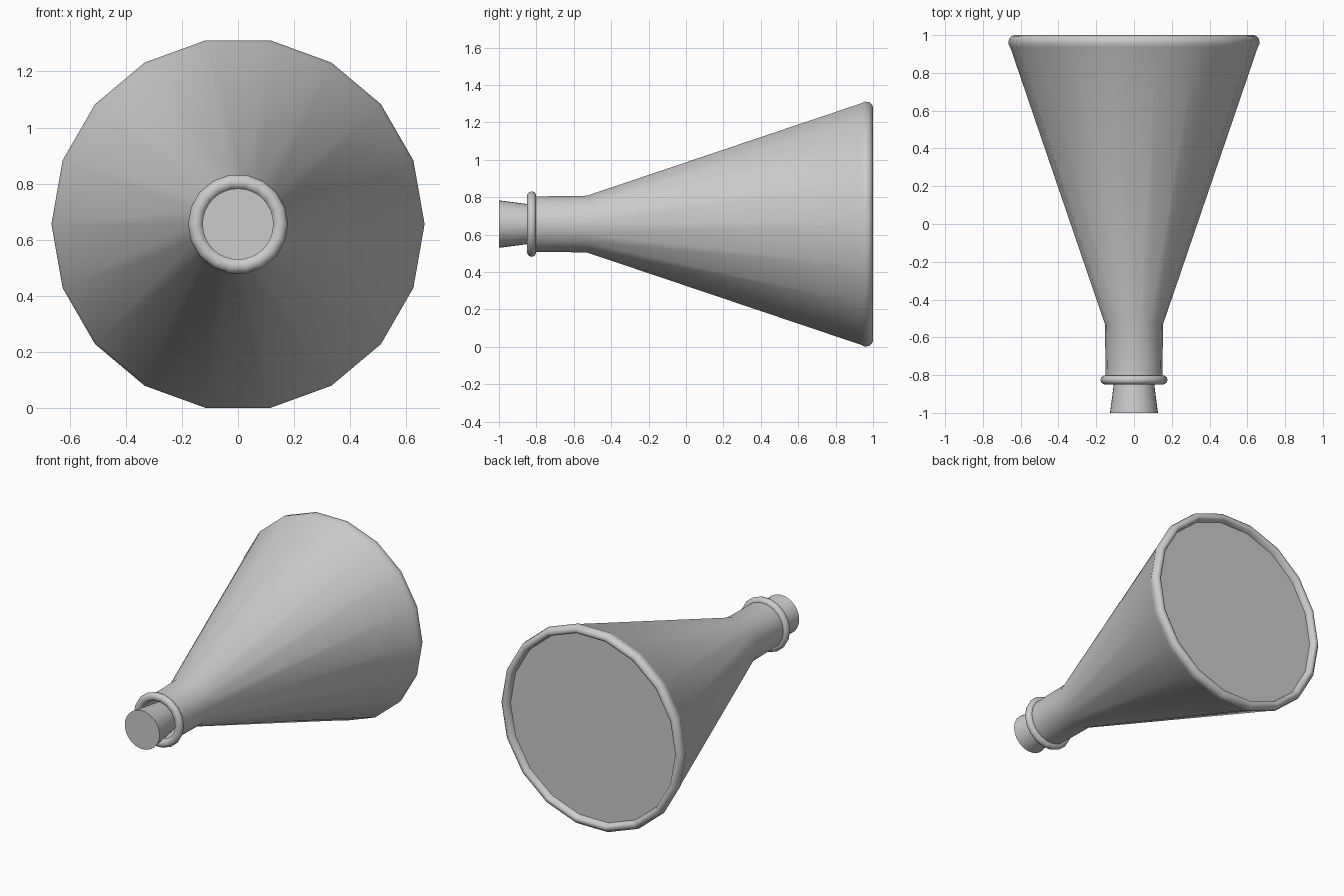
import bpy, bmesh
from math import cos, sin, pi, radians

if "Cube" in bpy.data.objects:
    bpy.data.objects.remove(bpy.data.objects["Cube"], do_unlink=True)

AXIS_Z = 0.656

grey = bpy.data.materials.new("plain grey")
grey.use_nodes = True
colour = (0.6, 0.6, 0.6, 1)
grey.diffuse_color = colour
grey.node_tree.nodes["Principled BSDF"].inputs["Base Color"].default_value = colour


def lathe(name, profile, sides, closed=False):
    """Turn (radius, y) points about the y axis; open ends get flat caps."""
    bm = bmesh.new()
    rings = []
    for r, y in profile:
        angles = [2 * pi * i / sides for i in range(sides)]
        rings.append([bm.verts.new((r * cos(a), y, AXIS_Z + r * sin(a))) for a in angles])
    pairs = list(zip(rings, rings[1:]))
    if closed:
        pairs.append((rings[-1], rings[0]))
    else:
        bm.faces.new(rings[0])
        bm.faces.new(rings[-1])
    for a, b in pairs:
        for i in range(sides):
            j = (i + 1) % sides
            bm.faces.new((a[i], a[j], b[j], b[i]))
    bmesh.ops.recalc_face_normals(bm, faces=bm.faces)
    mesh = bpy.data.meshes.new(name)
    bm.to_mesh(mesh)
    bm.free()
    mesh.materials.append(grey)
    obj = bpy.data.objects.new(name, mesh)
    bpy.context.collection.objects.link(obj)
    bpy.ops.object.select_all(action="DESELECT")
    obj.select_set(True)
    bpy.context.view_layer.objects.active = obj
    bpy.ops.object.shade_smooth_by_angle(angle=radians(50))
    return obj


# Conical flask: hollow neck, flared body, rounded rim and recessed base
lathe("flask_body", [
    (0.115, -0.60), (0.125, -0.82), (0.15, -0.82), (0.154, -0.53),
    (0.655, 0.935), (0.665, 0.955), (0.662, 0.98), (0.648, 0.995),
    (0.632, 1.0), (0.617, 0.992), (0.61, 0.96)], 18)

# Rounded lip around the mouth
lip = [(0.151 + 0.027 * cos(2 * pi * k / 10), -0.825 + 0.025 * sin(2 * pi * k / 10))
       for k in range(10)]
lathe("neck_lip", lip, 18, closed=True)

# Tapered stopper
lathe("stopper", [(0.127, -1.0), (0.085, -0.68)], 32)
